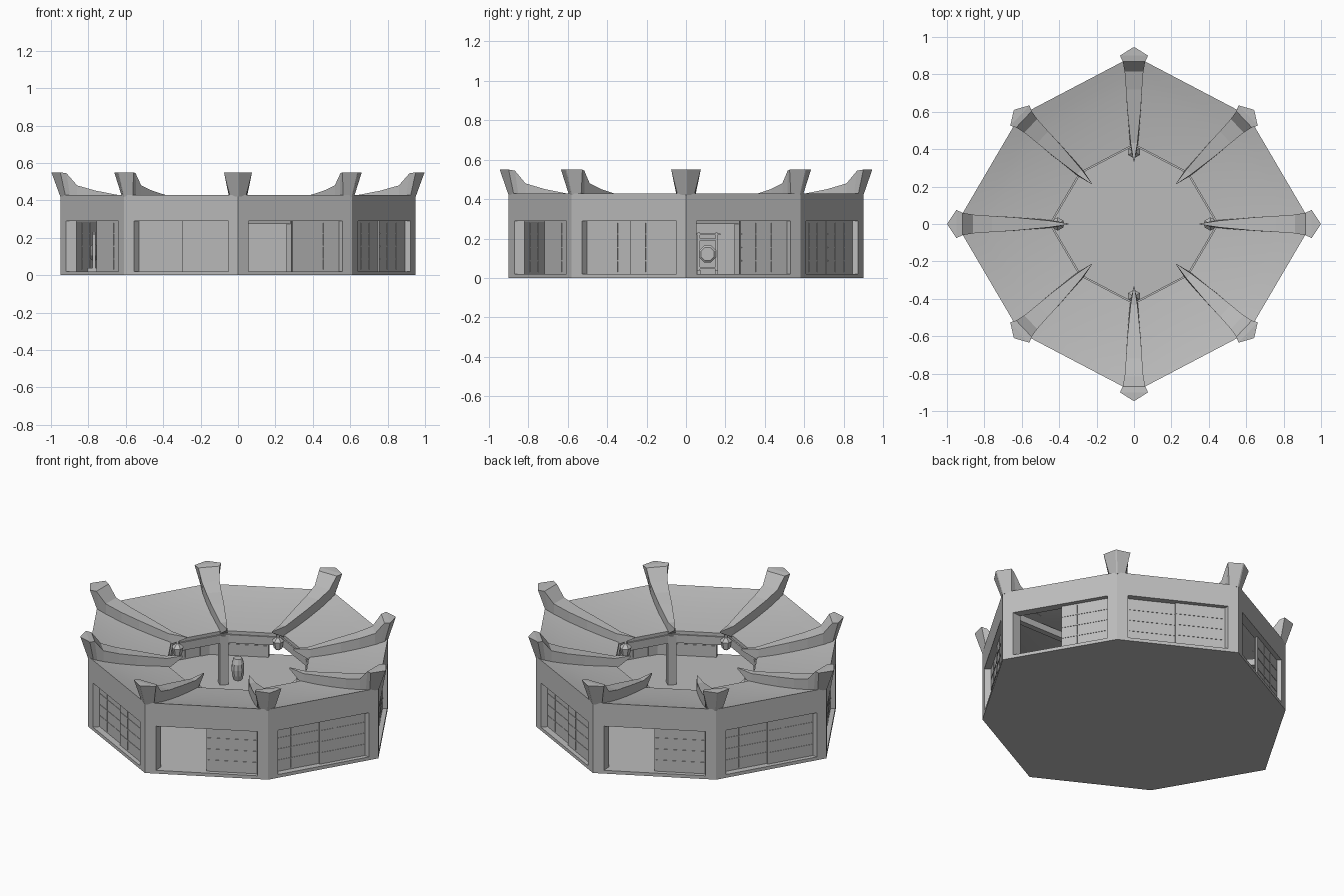
import bpy, bmesh, math
from mathutils import Vector, Matrix

if "Cube" in bpy.data.objects:
    bpy.data.objects.remove(bpy.data.objects["Cube"])

grey = bpy.data.materials.new("plain_grey")
grey.diffuse_color = (0.5, 0.5, 0.5, 1)
grey.use_nodes = True
grey.node_tree.nodes["Principled BSDF"].inputs["Base Color"].default_value = grey.diffuse_color

# Octagon corners, counter-clockwise from +x
CORNERS = [Vector(c) for c in ((.95, 0), (.61, .58), (0, .9), (-.61, .58),
                               (-.95, 0), (-.61, -.58), (0, -.9), (.61, -.58))]


def finish(bm, name, smooth=False):
    bmesh.ops.recalc_face_normals(bm, faces=bm.faces)
    mesh = bpy.data.meshes.new(name)
    bm.to_mesh(mesh)
    bm.free()
    mesh.materials.append(grey)
    ob = bpy.data.objects.new(name, mesh)
    bpy.context.collection.objects.link(ob)
    if smooth:
        bpy.context.view_layer.objects.active = ob
        ob.select_set(True)
        bpy.ops.object.shade_smooth_by_angle(angle=math.radians(30))
        ob.select_set(False)
    return ob


def spot(k, t, s, z):
    """Point on side k at fraction t, scaled toward the centre by s."""
    p = CORNERS[k % 8].lerp(CORNERS[(k + 1) % 8], t) * s
    return Vector((p.x, p.y, z))


def loft(bm, rings):
    """Skin closed rings and cap both ends."""
    rows = [[bm.verts.new(p) for p in ring] for ring in rings]
    n = len(rows[0])
    for a, b in zip(rows, rows[1:]):
        for i in range(n):
            bm.faces.new((a[i], a[(i + 1) % n], b[(i + 1) % n], b[i]))
    bm.faces.new(rows[0])
    bm.faces.new(rows[-1][::-1])


def slab(bm, k, t0, t1, s0, s1, z0, z1):
    """Block that follows side k of the octagon."""
    loft(bm, [[spot(k, t, s0, z0), spot(k, t, s1, z0),
               spot(k, t, s1, z1), spot(k, t, s0, z1)] for t in (t0, t1)])


def box(bm, x, y, z, sx, sy, sz, turn=0):
    m = (Matrix.Translation((x, y, z)) @ Matrix.Rotation(turn, 4, 'Z')
         @ Matrix.Diagonal((sx, sy, sz, 1)))
    bmesh.ops.create_cube(bm, size=1, matrix=m)


def lathe(bm, origin, profile, n=10, axis='Z'):
    """Turned solid from (radius, height) pairs."""
    rings = []
    for r, h in profile:
        ring = []
        for i in range(n):
            a = 2 * math.pi * (i + .5) / n
            u, v = r * math.cos(a), r * math.sin(a)
            ring.append(Vector(origin) + Vector((u, v, h) if axis == 'Z' else (h, u, v)))
        rings.append(ring)
    loft(bm, rings)


# Floor slab
bm = bmesh.new()
loft(bm, [[(c.x, c.y, z) for c in CORNERS] for z in (0, .02)])
finish(bm, "floor_slab")

# Outer walls: two jambs and a deep lintel on each side
T0, T1, DOOR_TOP = .09, .915, .29
bm = bmesh.new()
for k in range(8):
    slab(bm, k, 0, T0, 1, .94, .02, .41)
    slab(bm, k, T1, 1, 1, .94, .02, .41)
    slab(bm, k, T0, T1, 1, .94, DOOR_TOP, .41)
finish(bm, "outer_walls")

# Sliding doors with raised lattice; every second side stands half open
bm = bmesh.new()
for k in range(8):
    mid = (T0 + T1) / 2
    for j, (s0, s1) in enumerate(((.968, .958), (.954, .944))):
        t0 = mid - .01 if (k % 2 == 0 or j == 0) else T0
        t1 = T1 if (k % 2 == 0 or j == 0) else mid + .01
        slab(bm, k, t0, t1, s0, s1, .02, DOOR_TOP)
        a, b = s0 + .003, s1 - .003
        for i in (1, 2):
            t = t0 + (t1 - t0) * i / 3
            slab(bm, k, t - .004, t + .004, a, b, .03, DOOR_TOP - .01)
        for i in (1, 2, 3):
            z = .02 + (DOOR_TOP - .02) * i / 4
            slab(bm, k, t0 + .01, t1 - .01, a, b, z - .003, z + .003)
finish(bm, "sliding_doors")

# Ring roof, sagging toward the open court
ROOF = [(1, .43), (.92, .411), (.83, .393), (.72, .375), (.6, .358), (.475, .345)]
bm = bmesh.new()
section = [(s, z) for s, z in ROOF] + [(s, z - .03) for s, z in reversed(ROOF)]
rows = [[bm.verts.new(spot(k, 0, s, z)) for s, z in section] for k in range(8)]
for k in range(8):
    a, b = rows[k], rows[(k + 1) % 8]
    for i in range(len(section)):
        j = (i + 1) % len(section)
        bm.faces.new((a[i], a[j], b[j], b[i]))
finish(bm, "ring_roof", smooth=True)

# Hip beams: top scale, bottom scale, half widths, top and bottom heights
HIP = [(1.05, 1.0, .004, .004, .55, .42), (1.0, .97, .075, .042, .55, .42),
       (.965, .94, .06, .042, .545, .39), (.905, .905, .05, .045, .48, .38),
       (.8, .8, .043, .043, .452, .36), (.68, .68, .036, .037, .43, .345),
       (.48, .48, .018, .023, .393, .325), (.37, .37, .002, .002, .395, .385)]
bm = bmesh.new()
for c in CORNERS:
    side = Vector((-c.y, c.x)).normalized()
    rings = []
    for st, sb, wt, wb, zt, zb in HIP:
        rings.append([(*(c * s + side * w), z) for s, w, z in
                      ((st, wt, zt), (st, -wt, zt), (sb, -wb, zb), (sb, wb, zb))])
    loft(bm, rings)
finish(bm, "hip_beams")

# Inner eave beams and ties running back to the outer corners
bm = bmesh.new()
for k in range(8):
    slab(bm, k, 0, 1, .5, .465, .275, .325)
    c = CORNERS[k]
    mid = c * .72
    box(bm, mid.x, mid.y, .305, c.length * .48, .035, .04, math.atan2(c.y, c.x))
finish(bm, "inner_beams")

# Inner posts under the diagonal hips
bm = bmesh.new()
for c in CORNERS[1::2]:
    box(bm, c.x * .485, c.y * .485, .17, .05, .05, .3, math.atan2(c.y, c.x))
finish(bm, "inner_posts")

# Small lanterns under the other hips
bm = bmesh.new()
for c in CORNERS[0::2]:
    lathe(bm, (c.x * .43, c.y * .43, 0),
          [(.014, .265), (.024, .275), (.03, .315), (.036, .317), (.012, .34), (.008, .37)], 6)
finish(bm, "lanterns")

# Gong on a timber stand
GX, GY = -.77, .11
bm = bmesh.new()
for y in (-.045, .045):
    box(bm, GX, GY + y, .125, .016, .012, .21)
    box(bm, GX, GY + y, .03, .07, .016, .02)
for z, w in ((.222, .13), (.195, .1), (.05, .1)):
    box(bm, GX, GY, z, .014, w, .01)
lathe(bm, (GX, GY, .122), [(.036, -.018), (.046, -.01), (.046, .01), (.036, .018)], 8, 'X')
finish(bm, "gong_stand")

# Barrel-shaped drum beside the court
bm = bmesh.new()
lathe(bm, (-.26, .37, .02), [(.024, 0), (.034, .03), (.037, .065), (.034, .1), (.024, .13)])
finish(bm, "barrel_drum")
